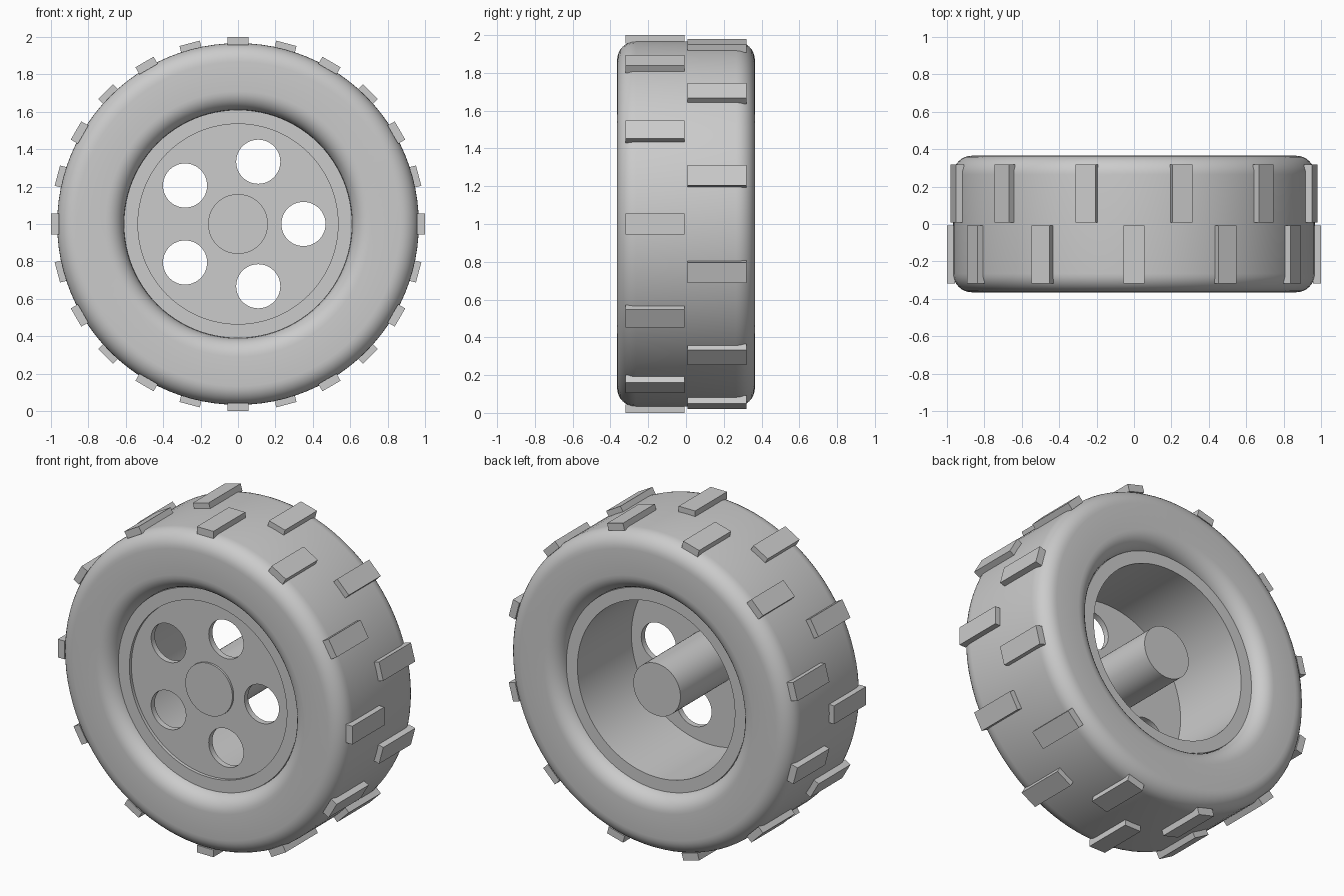
import bpy
import bmesh
from math import sin, cos, pi, radians
from mathutils import Matrix, Vector

if "Cube" in bpy.data.objects:
    bpy.data.objects.remove(bpy.data.objects["Cube"])

CENTRE = Vector((0, 0, 1))
SEGMENTS = 96

grey = bpy.data.materials.new("plain_grey")
grey.use_nodes = True
grey.diffuse_color = (0.6, 0.6, 0.6, 1)
grey.node_tree.nodes["Principled BSDF"].inputs["Base Color"].default_value = (0.6, 0.6, 0.6, 1)


def smooth(obj):
    bpy.ops.object.select_all(action='DESELECT')
    obj.select_set(True)
    bpy.context.view_layer.objects.active = obj
    bpy.ops.object.shade_smooth_by_angle(angle=radians(30))


def finish(name, bm):
    bmesh.ops.recalc_face_normals(bm, faces=bm.faces)
    mesh = bpy.data.meshes.new(name)
    bm.to_mesh(mesh)
    bm.free()
    mesh.materials.append(grey)
    obj = bpy.data.objects.new(name, mesh)
    obj.location = CENTRE
    bpy.context.collection.objects.link(obj)
    return obj


def lathe(name, profile):
    """Turn a closed (radius, y) profile around the wheel axis."""
    bm = bmesh.new()
    rings = []
    for i in range(SEGMENTS):
        a = 2 * pi * i / SEGMENTS
        rings.append([bm.verts.new((r * cos(a), y, r * sin(a))) for r, y in profile])
    n = len(profile)
    for i in range(SEGMENTS):
        this, other = rings[i], rings[(i + 1) % SEGMENTS]
        for j in range(n):
            k = (j + 1) % n
            bm.faces.new((this[j], this[k], other[k], other[j]))
    smooth(finish(name, bm))


# Tyre: rounded rectangular section
OUTER, INNER, SIDE, FILLET = 0.967, 0.61, 0.365, 0.1
section = []
corners = ((OUTER - FILLET, SIDE - FILLET, 0), (INNER + FILLET, SIDE - FILLET, 90),
           (INNER + FILLET, FILLET - SIDE, 180), (OUTER - FILLET, FILLET - SIDE, 270))
for r, y, start in corners:
    for step in range(9):
        a = radians(start + step * 90 / 8)
        section.append((r + FILLET * cos(a), y + FILLET * sin(a)))
    if start == 90:  # tuck the seat of the tyre inside the rim
        section += [(INNER - 0.02, SIDE - FILLET), (INNER - 0.02, FILLET - SIDE)]
lathe("tyre", section)

# Rim barrel
lathe("rim", [(0.61, -0.29), (0.61, 0.29), (0.535, 0.29), (0.535, -0.29)])

# Hub axle
bm = bmesh.new()
bmesh.ops.create_cone(bm, cap_ends=True, segments=64, radius1=0.16, radius2=0.16,
                      depth=0.565, matrix=Matrix.Rotation(pi / 2, 4, 'X'))
smooth(finish("hub", bm))

# Wheel disc with five round holes, as a filled and extruded outline
outline = bpy.data.curves.new("wheel_disc", 'CURVE')
outline.dimensions = '2D'
outline.fill_mode = 'BOTH'
outline.extrude = 0.018


def circle(cx, cy, radius, count):
    spline = outline.splines.new('POLY')
    spline.points.add(count - 1)
    for i, point in enumerate(spline.points):
        a = 2 * pi * i / count
        point.co = (cx + radius * cos(a), cy + radius * sin(a), 0, 1)
    spline.use_cyclic_u = True


circle(0, 0, 0.537, SEGMENTS)
for k in range(5):
    a = 2 * pi * k / 5
    circle(0.35 * cos(a), 0.35 * sin(a), 0.118, 48)
outline.materials.append(grey)
disc = bpy.data.objects.new("wheel_disc", outline)
disc.location = CENTRE + Vector((0, -0.252, 0))
disc.rotation_euler.x = pi / 2
bpy.context.collection.objects.link(disc)
bpy.ops.object.select_all(action='DESELECT')
disc.select_set(True)
bpy.context.view_layer.objects.active = disc
bpy.ops.object.convert(target='MESH')
smooth(bpy.context.view_layer.objects.active)

# Tread blocks: two staggered rows of twelve
for name, y, offset in (("front_treads", -0.164, 0), ("back_treads", 0.164, 15)):
    bm = bmesh.new()
    for k in range(12):
        turn = Matrix.Rotation(radians(offset + 30 * k), 4, 'Y')
        place = Matrix.Translation((0, y, 0.978))
        size = Matrix.Diagonal((0.112, 0.31, 0.044, 1))
        bmesh.ops.create_cube(bm, size=1, matrix=turn @ place @ size)
    finish(name, bm)
